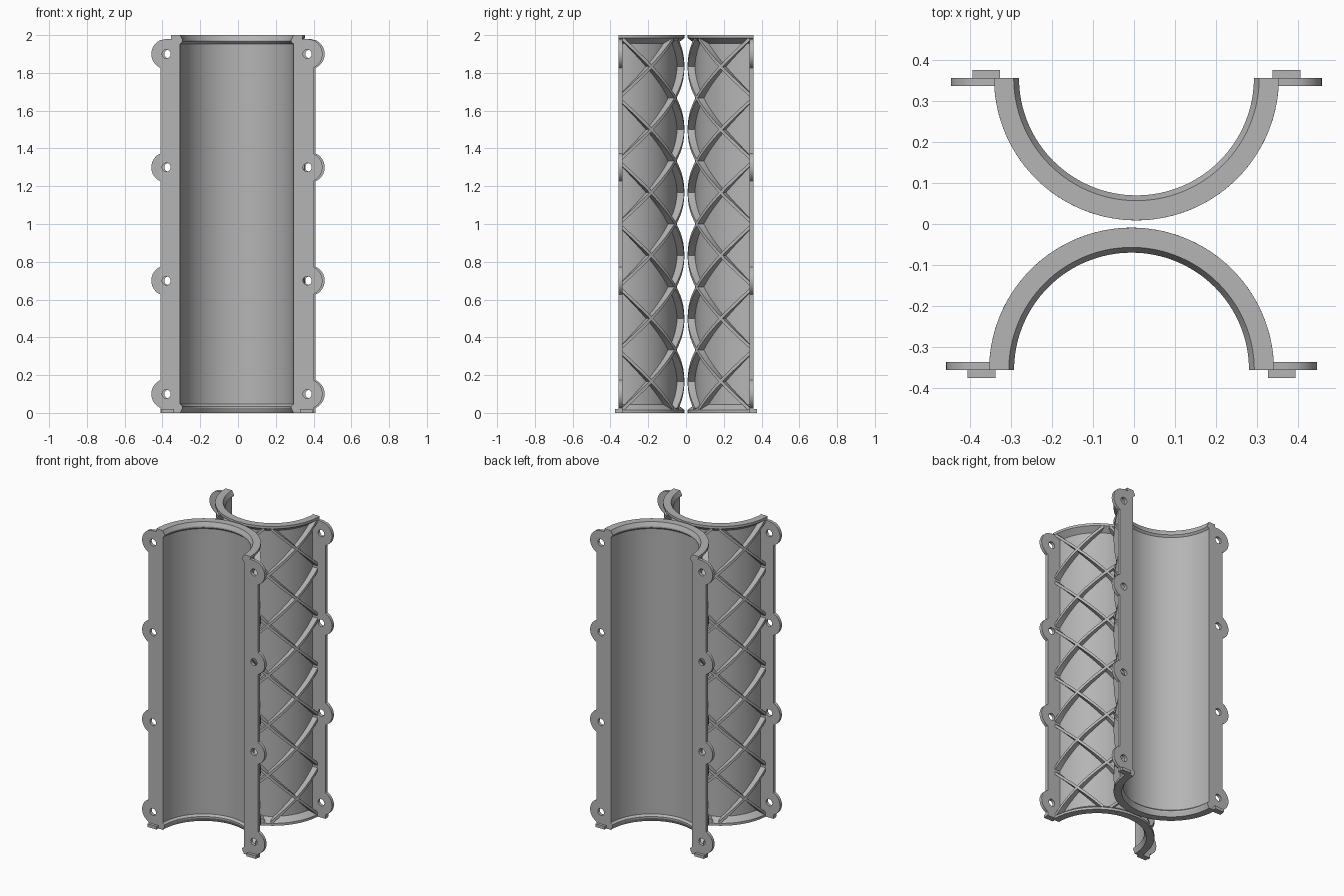
import bpy, bmesh, math
from mathutils import Vector, Matrix

if "Cube" in bpy.data.objects:
    bpy.data.objects.remove(bpy.data.objects["Cube"])

R_IN, R_WALL, R_OUT = 0.30, 0.31, 0.348
CENTRE = Vector((-0.006, -0.357, 0))

grey = bpy.data.materials.new("plain grey")
grey.diffuse_color = (0.46, 0.46, 0.46, 1)
grey.use_nodes = True
grey.node_tree.nodes["Principled BSDF"].inputs["Base Color"].default_value = grey.diffuse_color


def finish(name, bm):
    """Turn a bmesh into a smooth-by-angle grey object."""
    bmesh.ops.recalc_face_normals(bm, faces=bm.faces[:])
    me = bpy.data.meshes.new(name)
    bm.to_mesh(me)
    bm.free()
    ob = bpy.data.objects.new(name, me)
    bpy.context.collection.objects.link(ob)
    me.materials.append(grey)
    bpy.context.view_layer.objects.active = ob
    bpy.ops.object.select_all(action='DESELECT')
    ob.select_set(True)
    bpy.ops.object.shade_smooth_by_angle(angle=math.radians(25))
    return ob


def sweep(bm, sections):
    """Skin a list of closed cross-sections and cap both ends."""
    rings = [[bm.verts.new(p) for p in s] for s in sections]
    n = len(rings[0])
    for a, b in zip(rings, rings[1:]):
        for i in range(n):
            j = (i + 1) % n
            bm.faces.new((a[i], a[j], b[j], b[i]))
    bm.faces.new(rings[0])
    bm.faces.new(rings[-1])


def polar(r, t, z):
    return Vector((r * math.sin(t), r * math.cos(t), z))


# Half-round wall with flared end rims and inner sealing beads
def make_shell(name):
    profile = [(R_IN, 0), (R_OUT, 0), (R_OUT, 0.016), (R_WALL, 0.045),
               (R_WALL, 1.955), (R_OUT, 1.984), (R_OUT, 2), (R_IN, 2),
               (0.287, 1.975), (0.287, 1.965), (R_IN, 1.953),
               (R_IN, 0.047), (0.287, 0.035), (0.287, 0.025)]
    bm = bmesh.new()
    steps = 64
    sweep(bm, [[polar(r, math.pi * (i / steps - 0.5), z) for r, z in profile]
               for i in range(steps + 1)])
    return finish(name, bm)


# Crossing diagonal ribs: 180 degrees of turn per unit of height
def make_ribs(name):
    bm = bmesh.new()
    half = 0.008
    for side in (-1, 1):
        for k in range(-2, 9):
            z0 = 1 / 6 + k / 3
            lo = max(-math.pi / 2, (0.02 - z0) * math.pi)
            hi = min(math.pi / 2, (1.98 - z0) * math.pi)
            if hi - lo < 0.05:
                continue
            n = max(2, int((hi - lo) / 0.08))
            sections = []
            for i in range(n + 1):
                a = lo + (hi - lo) * i / n
                t, z = side * a, z0 + a / math.pi
                # offset square to the rib, lying in the wall surface
                tangent = Vector((math.cos(t), -math.sin(t), 0))
                off = (tangent * -side + Vector((0, 0, 1))).normalized() * half
                p, q = polar(R_WALL - 0.005, t, z), polar(R_OUT, t, z)
                s = [p - off, q - off, q + off, p + off]
                for v in s:
                    v.y = max(v.y, 0)
                sections.append(s)
            sweep(bm, sections)
    return finish(name, bm)


# Bolting flange with round ears and holes, drawn as a filled outline
def make_flange(name, side):
    ear_x, ear_r, edge = 0.373, 0.08, 0.405
    levels = (0.1, 0.7, 1.3, 1.9)
    swing = math.acos((edge - ear_x) / ear_r)
    outline = [(0.301, 0), (edge, 0)]
    for z in levels:
        for i in range(17):
            a = swing * (i / 8 - 1)
            outline.append((ear_x + ear_r * math.cos(a), z + ear_r * math.sin(a)))
    outline += [(ear_x, 1.98), (0.301, 1.98)]
    loops = [outline]
    for z in levels:
        loops.append([(ear_x + 0.023 * math.cos(i * math.pi / 12),
                       z + 0.023 * math.sin(i * math.pi / 12)) for i in range(24)])
    cu = bpy.data.curves.new(name + "_outline", 'CURVE')
    cu.dimensions, cu.fill_mode, cu.extrude = '2D', 'BOTH', 0.01
    for pts in loops:
        sp = cu.splines.new('POLY')
        sp.points.add(len(pts) - 1)
        for p, (x, z) in zip(sp.points, pts):
            p.co = (x * side, z, 0, 1)
        sp.use_cyclic_u = True
    tmp = bpy.data.objects.new(name + "_outline", cu)
    bpy.context.collection.objects.link(tmp)
    dg = bpy.context.evaluated_depsgraph_get()
    me = bpy.data.meshes.new_from_object(tmp.evaluated_get(dg))
    bm = bmesh.new()
    bm.from_mesh(me)
    bpy.data.objects.remove(tmp)
    bpy.data.meshes.remove(me)
    bmesh.ops.remove_doubles(bm, verts=bm.verts[:], dist=1e-5)
    # stand the outline upright
    bm.transform(Matrix.Translation((0, 0.01, 0)) @ Matrix.Rotation(math.pi / 2, 4, 'X'))
    return finish(name, bm)


# Small locating lug at the foot of each flange
def make_lug(name, side):
    bm = bmesh.new()
    bmesh.ops.create_cube(bm, size=1, matrix=Matrix.Translation((side * 0.367, -0.007, 0.01))
                          @ Matrix.Diagonal((0.068, 0.024, 0.02, 1)))
    return finish(name, bm)


# Two identical halves standing back to back
for half, turn in (("front", 0), ("back", math.pi)):
    parts = [make_shell(half + "_shell"), make_ribs(half + "_ribs")]
    for label, side in (("left", -1), ("right", 1)):
        parts.append(make_flange(f"{half}_{label}_flange", side))
        parts.append(make_lug(f"{half}_{label}_lug", side))
    for ob in parts:
        ob.matrix_world = Matrix.Rotation(turn, 4, 'Z') @ Matrix.Translation(CENTRE)
